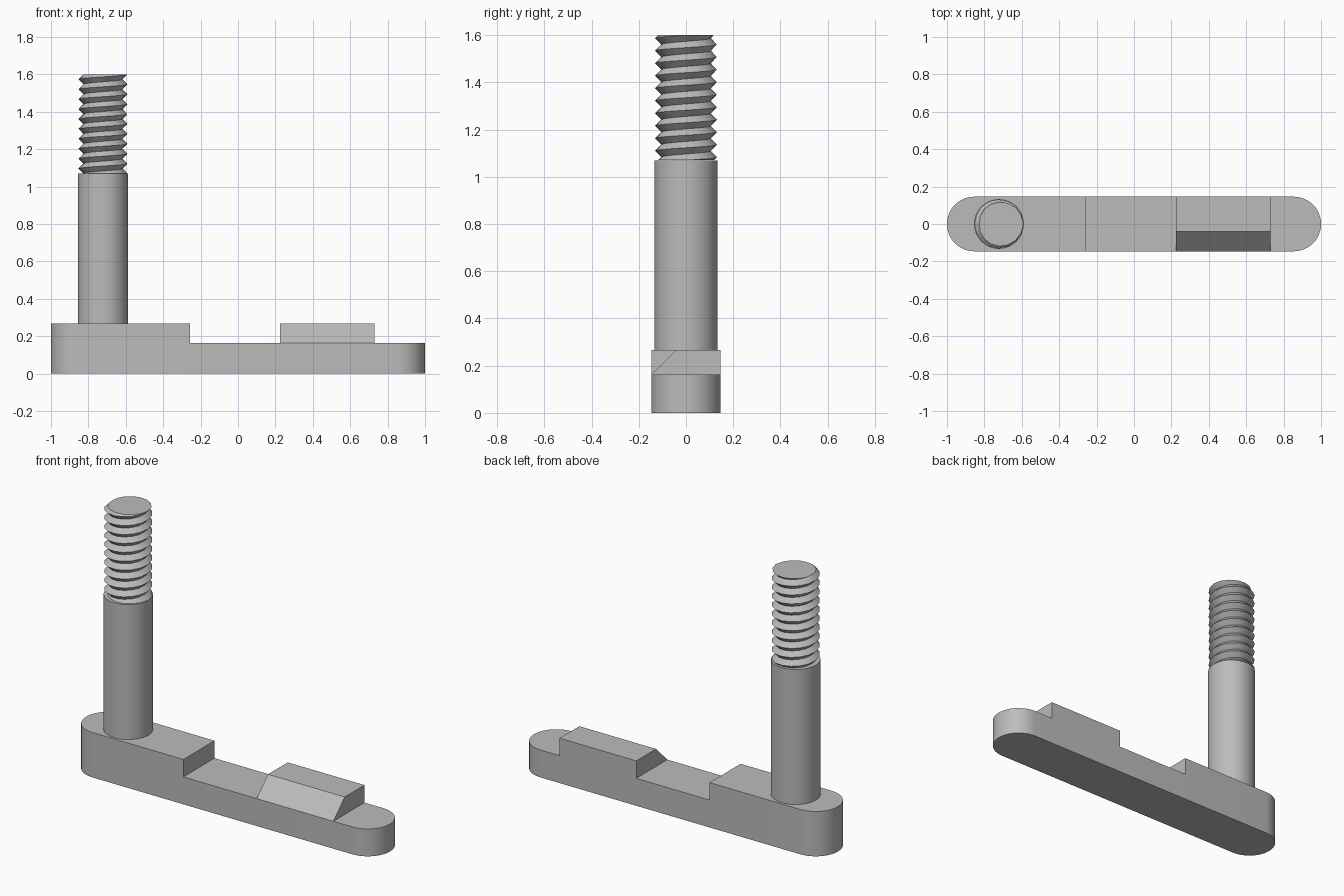
import bpy, bmesh
from math import cos, sin, pi, radians

if "Cube" in bpy.data.objects:
    bpy.data.objects.remove(bpy.data.objects["Cube"])

GREY = (0.5, 0.5, 0.5, 1)
steel = bpy.data.materials.new("grey_steel")
steel.use_nodes = True
steel.diffuse_color = GREY
steel.node_tree.nodes["Principled BSDF"].inputs["Base Color"].default_value = GREY

HALF = 0.146            # half width of the bar
LOW, HIGH = 0.163, 0.267
SHOULDER, TOP = 1.07, 1.6
POST_X, POST_R = -0.722, 0.133


def finish(name, bm, smooth=True):
    """Turn a bmesh into a finished, shaded object."""
    bmesh.ops.recalc_face_normals(bm, faces=bm.faces)
    mesh = bpy.data.meshes.new(name)
    bm.to_mesh(mesh)
    bm.free()
    mesh.materials.append(steel)
    obj = bpy.data.objects.new(name, mesh)
    bpy.context.collection.objects.link(obj)
    if smooth:
        bpy.ops.object.select_all(action='DESELECT')
        obj.select_set(True)
        bpy.context.view_layer.objects.active = obj
        bpy.ops.object.shade_smooth_by_angle(angle=radians(30))
    return obj


def extrude_profile(bm, points, offset):
    face = bm.faces.new([bm.verts.new(p) for p in points])
    new = bmesh.ops.extrude_face_region(bm, geom=[face])["geom"]
    moved = [v for v in new if isinstance(v, bmesh.types.BMVert)]
    bmesh.ops.translate(bm, verts=moved, vec=offset)


def round_end(centre, start, steps=24):
    """Half circle outline for one end of the bar."""
    return [(centre + HALF * cos(start + pi * i / steps),
             HALF * sin(start + pi * i / steps)) for i in range(steps + 1)]


# Bar: rounded outline, raised on the post side by a step
right_arc = round_end(1 - HALF, -pi / 2)
left_arc = round_end(HALF - 1, pi / 2)
STEP_X = -0.257
bm = bmesh.new()
extrude_profile(bm, [(x, y, 0) for x, y in right_arc + left_arc], (0, 0, HIGH))
# Cut the low section away with two planes and cap the step
low = bm.copy()
for part, keep_low in ((bm, False), (low, True)):
    bmesh.ops.bisect_plane(part, geom=part.verts[:] + part.edges[:] + part.faces[:],
                           plane_co=(STEP_X, 0, 0), plane_no=(1, 0, 0),
                           clear_outer=not keep_low, clear_inner=keep_low)
for v in low.verts:
    if v.co.z > LOW:
        v.co.z = LOW
# The two halves share the lower part of the joint, so only the riser is filled
half = bpy.data.meshes.new("half")
low.to_mesh(half)
low.free()
bm.from_mesh(half)
bpy.data.meshes.remove(half)
bmesh.ops.remove_doubles(bm, verts=bm.verts, dist=0.0001)
rim = [v for v in bm.verts if abs(v.co.x - STEP_X) < 0.001 and v.co.z > 0.1]
rim.sort(key=lambda v: (v.co.y, v.co.z))
bm.faces.new([rim[0], rim[1], rim[3], rim[2]])
finish("bar", bm)

# Stop block with a sloped front
bm = bmesh.new()
slope = [(-HALF, LOW), (HALF, LOW), (HALF, HIGH), (-0.04, HIGH)]
extrude_profile(bm, [(0.225, y, z) for y, z in slope], (0.505, 0, 0))
finish("stop_block", bm, smooth=False)

# Plain shank of the post
bm = bmesh.new()
ring = [2 * pi * i / 48 for i in range(48)]
extrude_profile(bm, [(POST_X + POST_R * cos(a), POST_R * sin(a), HIGH) for a in ring],
                (0, 0, SHOULDER - HIGH))
finish("post_shank", bm)

# Right-handed V thread, trimmed flat at both ends
SEG, TURNS = 16, 13
PITCH = 0.053
bm = bmesh.new()
root, crest = [], []
for i in range(SEG * TURNS + 1):
    a = 2 * pi * i / SEG
    z = SHOULDER - 1.5 * PITCH + PITCH * i / SEG
    for line, r, dz in ((root, 0.105, 0), (crest, 0.131, PITCH / 2)):
        line.append(bm.verts.new((POST_X + r * cos(a), r * sin(a), z + dz)))
for i in range(SEG * TURNS):
    bm.faces.new((root[i], root[i + 1], crest[i + 1], crest[i]))
    j = i + SEG
    if j < SEG * TURNS:
        bm.faces.new((crest[i], crest[i + 1], root[j + 1], root[j]))
for z, n in ((SHOULDER, -1), (TOP, 1)):
    cut = bmesh.ops.bisect_plane(bm, geom=bm.verts[:] + bm.edges[:] + bm.faces[:],
                                 plane_co=(0, 0, z), plane_no=(0, 0, n), clear_outer=True)
    edges = [e for e in cut["geom_cut"] if isinstance(e, bmesh.types.BMEdge)]
    bmesh.ops.holes_fill(bm, edges=edges)
finish("post_thread", bm)
